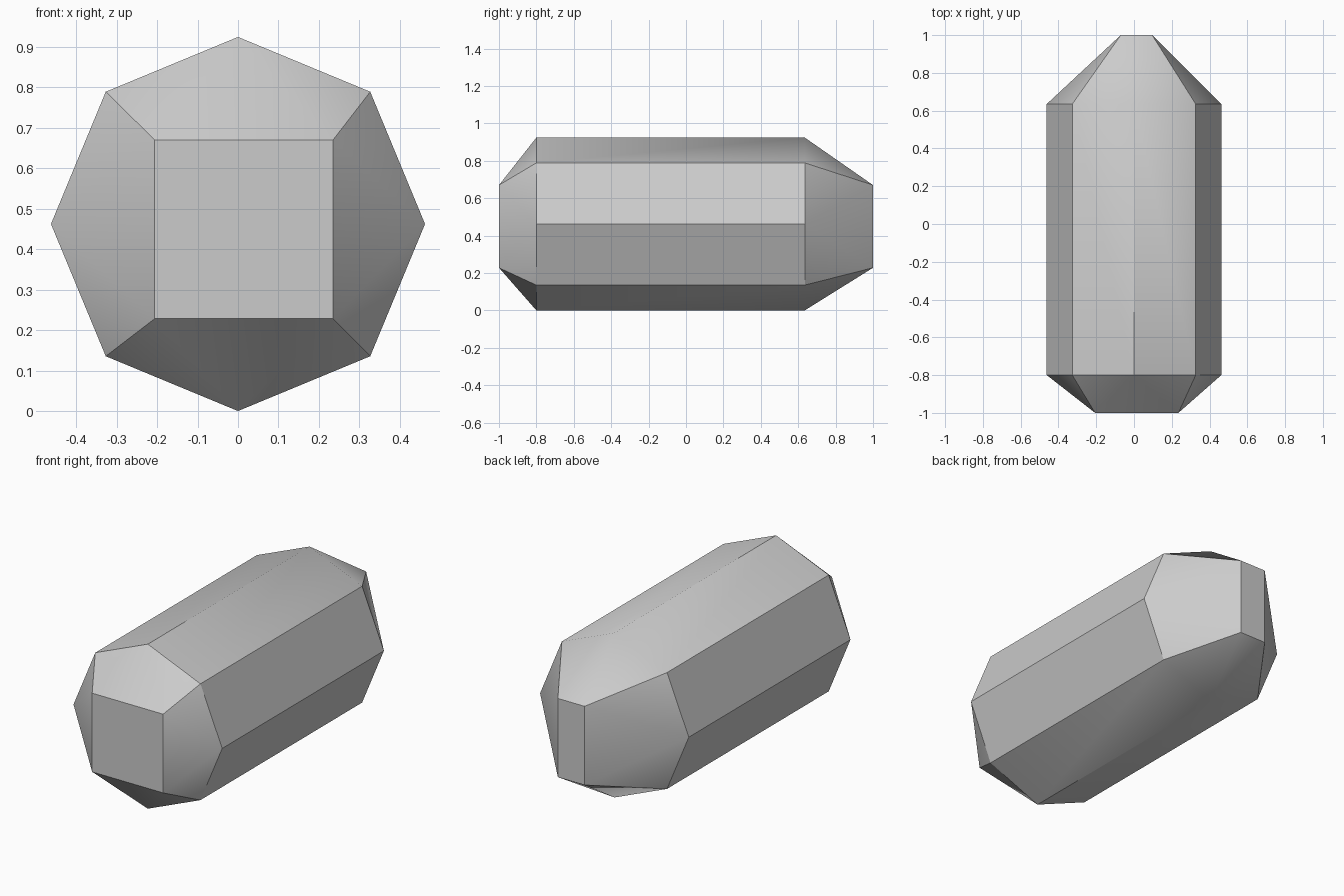
import bpy
import bmesh
import math

cube = bpy.data.objects.get("Cube")
if cube:
    bpy.data.objects.remove(cube, do_unlink=True)

RADIUS = 0.462
SIDES = 8

# Single grey material
grey = bpy.data.materials.new("light grey")
grey.use_nodes = True
colour = (0.6, 0.6, 0.6, 1.0)
grey.diffuse_color = colour
grey.node_tree.nodes["Principled BSDF"].inputs["Base Color"].default_value = colour

bm = bmesh.new()


def octagon(y):
    """Ring of eight corners around the long axis, starting at +x."""
    ring = []
    for i in range(SIDES):
        a = math.tau * i / SIDES
        ring.append(bm.verts.new((RADIUS * math.cos(a), y, RADIUS + RADIUS * math.sin(a))))
    return ring


def cap(ring, y, x0, x1, z0, z1):
    """Close a ring with a flat end face and four faceted sides."""
    end = [bm.verts.new((x, y, z)) for x, z in ((x1, z1), (x0, z1), (x0, z0), (x1, z0))]
    bm.faces.new(end)
    for k in range(4):
        tip = ring[2 * k]
        before, after = end[k - 1], end[k]
        bm.faces.new((tip, before, after))
        bm.faces.new((tip, ring[2 * k - 1], before))
        bm.faces.new((tip, after, ring[2 * k + 1]))


# Eight-sided shaft
front = octagon(-0.80)
back = octagon(0.635)
for i in range(SIDES):
    j = (i + 1) % SIDES
    bm.faces.new((front[i], front[j], back[j], back[i]))

# Blunt front cap and longer, narrower back cap
cap(front, -1.0, -0.206, 0.235, 0.228, 0.67)
cap(back, 1.0, -0.07, 0.096, 0.228, 0.67)

bmesh.ops.recalc_face_normals(bm, faces=bm.faces)
mesh = bpy.data.meshes.new("crystal_body")
bm.to_mesh(mesh)
bm.free()
mesh.materials.append(grey)

body = bpy.data.objects.new("crystal_body", mesh)
bpy.context.collection.objects.link(body)

# Smooth the shallow facets, keep the main edges sharp
bpy.ops.object.select_all(action="DESELECT")
body.select_set(True)
bpy.context.view_layer.objects.active = body
bpy.ops.object.shade_smooth_by_angle(angle=math.radians(30))
